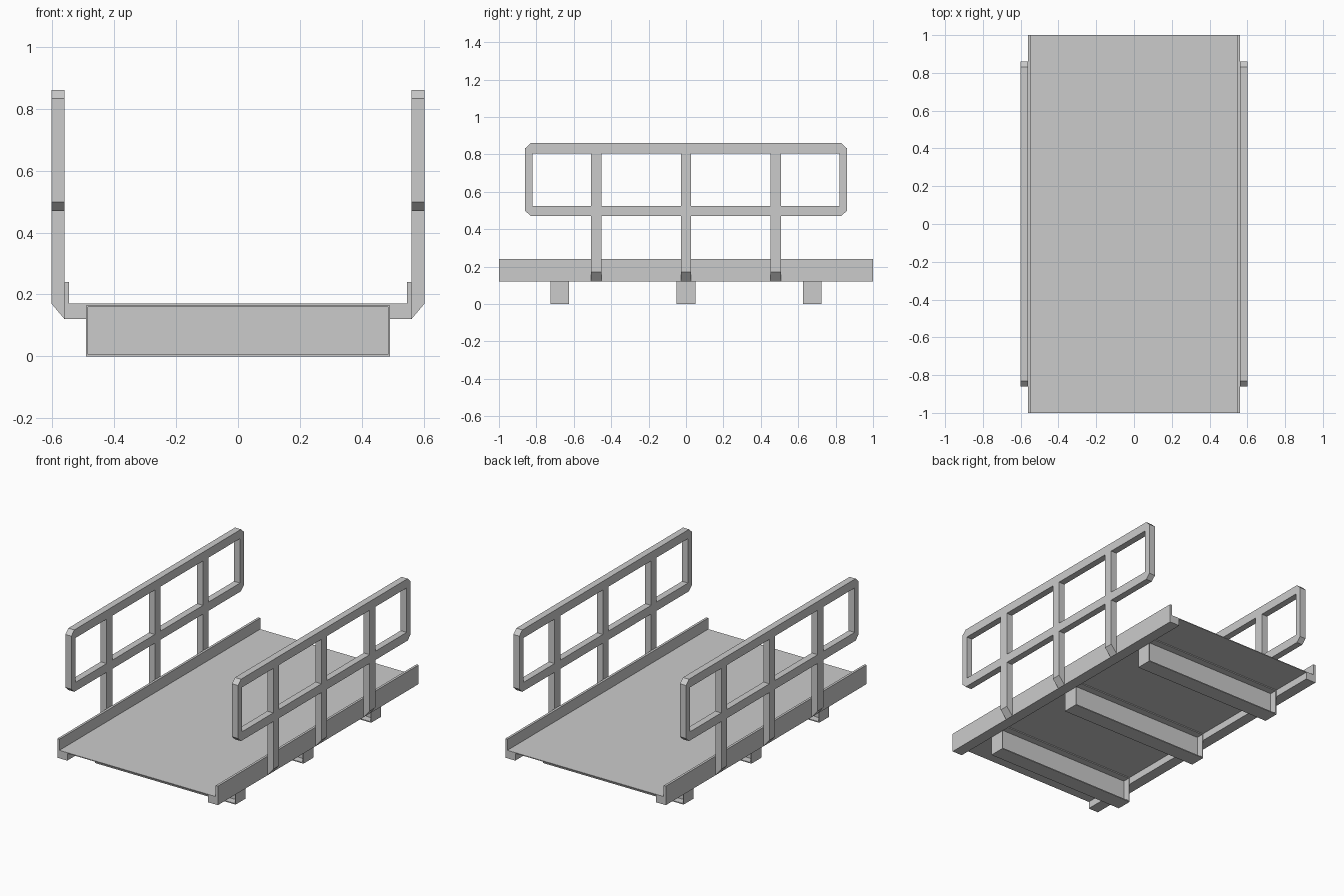
import bpy, bmesh
from mathutils import Vector

if "Cube" in bpy.data.objects:
    bpy.data.objects.remove(bpy.data.objects["Cube"])


def extruded(name, loops, to3d, depth, mirror=False):
    """Fill closed 2D loops (extra loops become holes) and extrude by a vector."""
    bm = bmesh.new()
    edges = []
    for loop in loops:
        vs = [bm.verts.new(to3d(a, b)) for a, b in loop]
        edges += [bm.edges.new((vs[i - 1], vs[i])) for i in range(len(vs))]
    bmesh.ops.triangle_fill(bm, edges=edges, use_beauty=True)
    ret = bmesh.ops.extrude_face_region(bm, geom=bm.faces[:], use_keep_orig=True)
    moved = [g for g in ret["geom"] if isinstance(g, bmesh.types.BMVert)]
    bmesh.ops.translate(bm, verts=moved, vec=Vector(depth))
    bmesh.ops.recalc_face_normals(bm, faces=bm.faces[:])
    bmesh.ops.dissolve_limit(bm, angle_limit=0.01, verts=bm.verts[:], edges=bm.edges[:])
    mesh = bpy.data.meshes.new(name)
    bm.to_mesh(mesh)
    bm.free()
    ob = bpy.data.objects.new(name, mesh)
    bpy.context.collection.objects.link(ob)
    if mirror:
        ob.modifiers.new("mirror", 'MIRROR').use_mirror_merge = False
    return ob


def rect(a0, a1, b0, b1):
    return [(a0, b0), (a1, b0), (a1, b1), (a0, b1)]


# Deck plate
extruded("deck", [rect(-0.49, 0.49, 0.165, 0.17)],
         lambda x, z: (x, -1, z), (0, 2, 0))

# Side beams with a raised kerb
kerb = [(0.49, 0.12), (0.56, 0.12), (0.56, 0.24), (0.545, 0.24), (0.545, 0.17), (0.49, 0.17)]
extruded("side_beam", [kerb], lambda x, z: (x, -1, z), (0, 2, 0), True)

# I-section cross beams with end plates
for i, yc in enumerate((-0.675, 0, 0.675)):
    f, w = 0.05, 0.004
    section = [(-f, 0), (f, 0), (f, 0.006), (w, 0.006), (w, 0.159), (f, 0.159),
               (f, 0.165), (-f, 0.165), (-f, 0.159), (-w, 0.159), (-w, 0.006), (-f, 0.006)]
    extruded(f"cross_beam_{i}", [section],
             lambda y, z: (-0.485, yc + y, z), (0.97, 0, 0))
    extruded(f"beam_end_plate_{i}", [rect(-f, f, 0, 0.165)],
             lambda y, z: (0.485, yc + y, z), (0.006, 0, 0), True)

# Handrail frame: chamfered outline with four window openings
a, b, c = 0.86, 0.83, 0.028
outline = [(-b, 0.47), (b, 0.47), (a, 0.47 + c), (a, 0.86 - c),
           (b, 0.86), (-b, 0.86), (-a, 0.86 - c), (-a, 0.47 + c)]
windows = [rect(y0, y1, 0.525, 0.805) for y0, y1 in
           ((-0.82, -0.508), (-0.452, -0.028), (0.028, 0.452), (0.508, 0.82))]
extruded("handrail", [outline] + windows,
         lambda y, z: (0.56, y, z), (0.042, 0, 0), True)

# Lower posts with a slanted foot
foot = [(0.56, 0.12), (0.602, 0.17), (0.602, 0.47), (0.56, 0.47)]
for i, yc in enumerate((-0.48, 0, 0.48)):
    extruded(f"post_{i}", [foot], lambda x, z: (x, yc - 0.028, z), (0, 0.056, 0), True)
